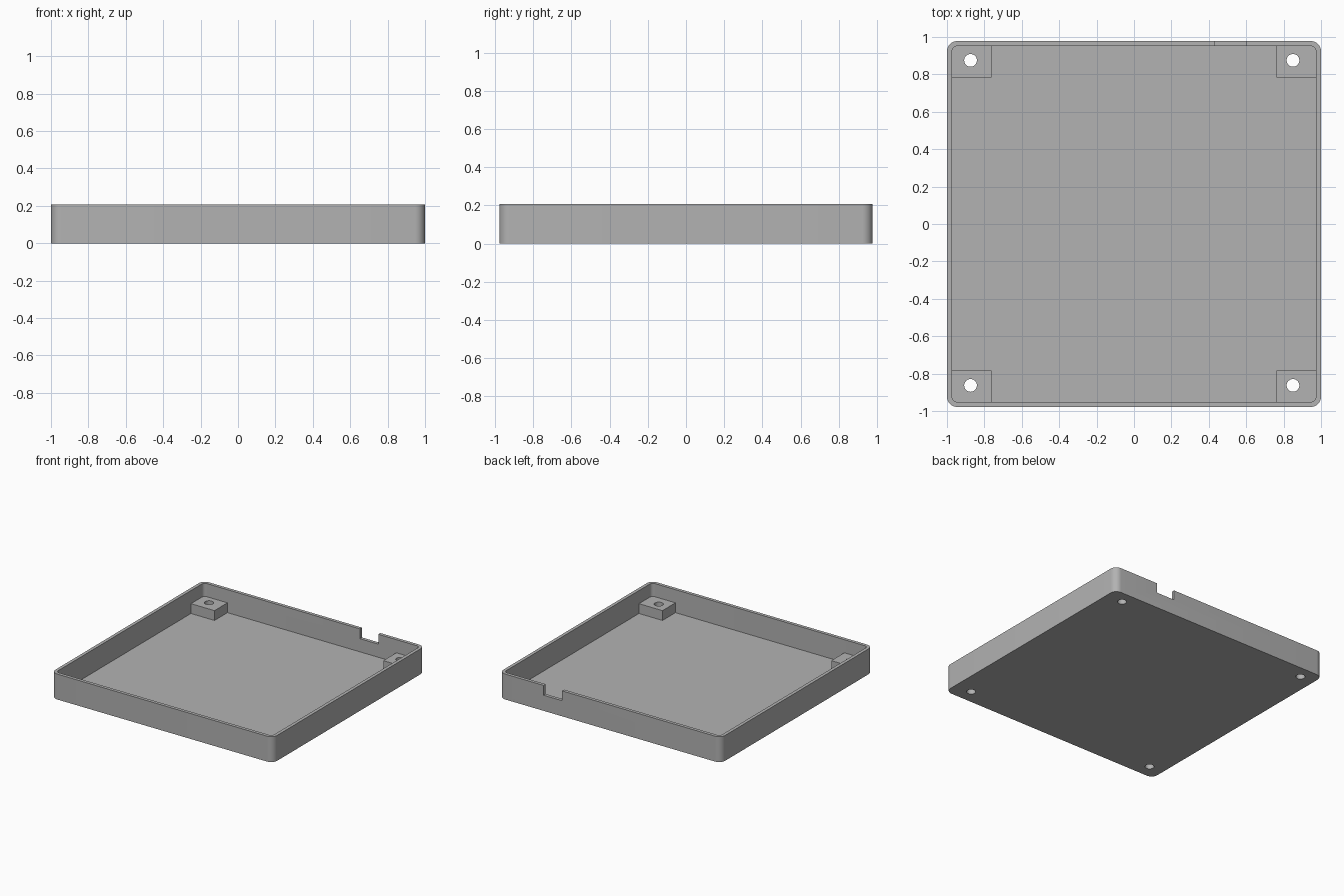
import bpy, bmesh, math

cube = bpy.data.objects.get("Cube")
if cube:
    bpy.data.objects.remove(cube, do_unlink=True)

HX, HY, HEIGHT = 1.0, 0.978, 0.207      # outer half sizes and height
WALL, FLOOR, RADIUS = 0.027, 0.02, 0.055
POST_TOP = 0.1

grey = bpy.data.materials.new("plain_grey")
colour = (0.448, 0.448, 0.448, 1)
grey.diffuse_color = colour
grey.use_nodes = True
grey.node_tree.nodes["Principled BSDF"].inputs["Base Color"].default_value = colour


def prism(name, points, z0, z1):
    """Extrude a flat outline from z0 to z1."""
    bm = bmesh.new()
    base = bm.faces.new([bm.verts.new((x, y, z0)) for x, y in points])
    top = bmesh.ops.extrude_face_region(bm, geom=[base])["geom"]
    bmesh.ops.translate(bm, vec=(0, 0, z1 - z0),
                        verts=[v for v in top if isinstance(v, bmesh.types.BMVert)])
    bmesh.ops.recalc_face_normals(bm, faces=bm.faces)
    mesh = bpy.data.meshes.new(name)
    bm.to_mesh(mesh)
    bm.free()
    obj = bpy.data.objects.new(name, mesh)
    bpy.context.collection.objects.link(obj)
    mesh.materials.append(grey)
    return obj


def arc(cx, cy, r, start, sweep, steps):
    return [(cx + r * math.cos(start + sweep * i / steps),
             cy + r * math.sin(start + sweep * i / steps)) for i in range(steps + 1)]


def rounded_rect(hx, hy, r):
    points = []
    for i, (sx, sy) in enumerate([(1, 1), (-1, 1), (-1, -1), (1, -1)]):
        points += arc(sx * (hx - r), sy * (hy - r), r, i * math.pi / 2, math.pi / 2, 10)
    return points


def rect(x0, x1, y0, y1):
    return [(x0, y0), (x1, y0), (x1, y1), (x0, y1)]


def cut(obj, cutters):
    """Subtract each cutter and bake the result into the mesh."""
    for cutter in cutters:
        mod = obj.modifiers.new("cut", "BOOLEAN")
        mod.operation, mod.solver, mod.object = "DIFFERENCE", "EXACT", cutter
    graph = bpy.context.evaluated_depsgraph_get()
    graph.update()
    mesh = bpy.data.meshes.new_from_object(obj.evaluated_get(graph))
    obj.modifiers.clear()
    obj.data = mesh


# Tray with rounded corners
tray = prism("tray", rounded_rect(HX, HY, RADIUS), 0, HEIGHT)
cavity = prism("cavity_cutter", rounded_rect(HX - WALL, HY - WALL, RADIUS - WALL), FLOOR, 0.4)
notch = prism("notch_cutter", rect(0.433, 0.599, 0.9, 1.1), 0.127, 0.4)

# Corner posts and the screw holes through them
posts, holes = [], []
for side, sx, hole_x in (("right", -1, -0.874), ("left", 1, 0.85)):
    for end, sy, hole_y in (("front", -1, -0.863), ("back", 1, 0.875)):
        xs = sorted((sx * 0.761, sx * (HX - WALL + 0.005)))
        ys = sorted((sy * 0.784, sy * (HY - WALL + 0.005)))
        posts.append(prism(f"{end}_{side}_post", rect(*xs, *ys), FLOOR - 0.005, POST_TOP))
        circle = arc(hole_x, hole_y, 0.034, 0, math.tau, 32)[:-1]
        holes.append(prism(f"{end}_{side}_hole_cutter", circle, -0.1, 0.3))

cut(tray, [cavity, notch] + holes)
for post, hole in zip(posts, holes):
    cut(post, [hole])
for helper in [cavity, notch] + holes:
    bpy.data.objects.remove(helper, do_unlink=True)

# Smooth the rounded corners and holes, keep the edges sharp
bpy.ops.object.select_all(action="DESELECT")
for obj in [tray] + posts:
    obj.select_set(True)
bpy.context.view_layer.objects.active = tray
bpy.ops.object.shade_smooth_by_angle(angle=math.radians(30))
